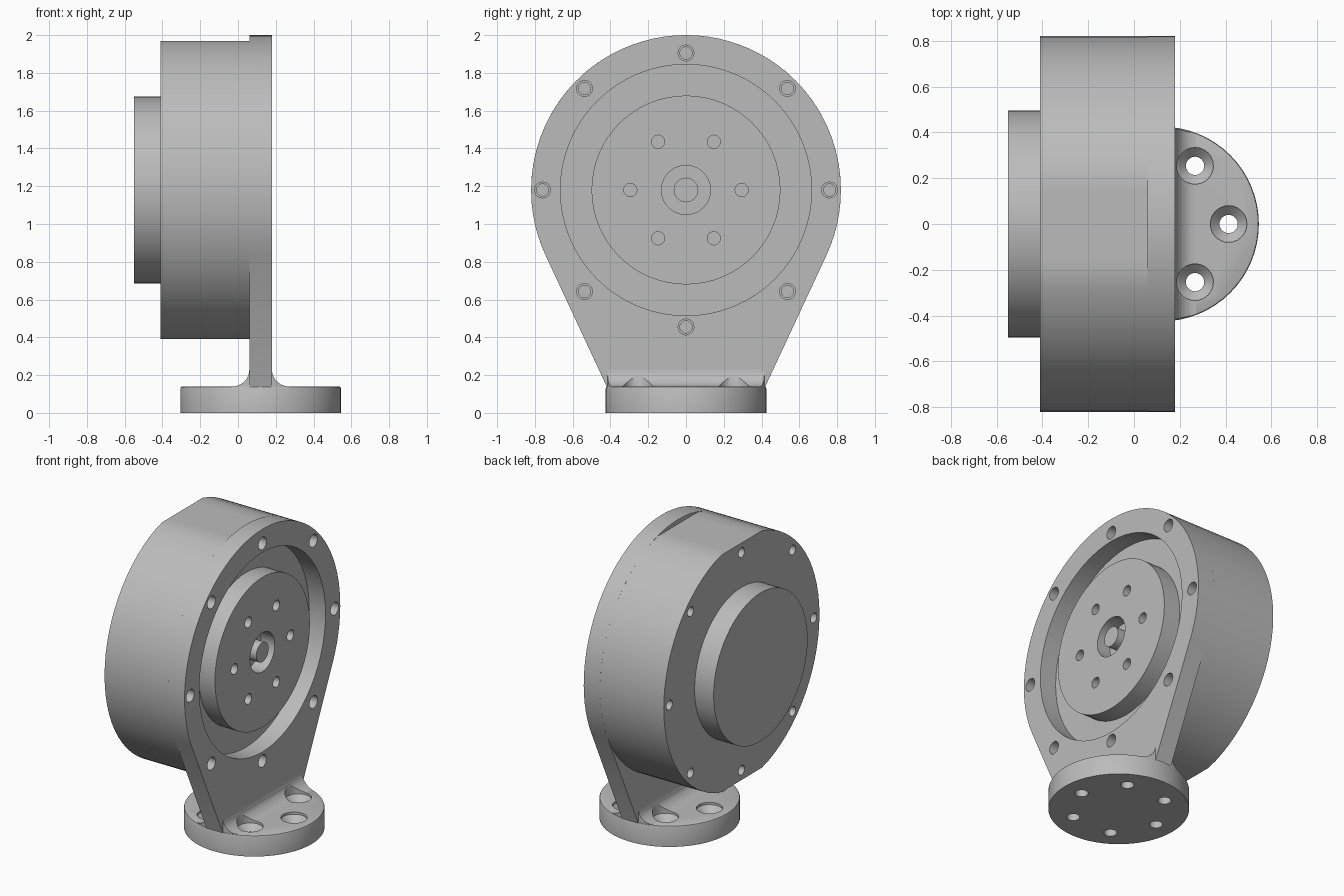
import bpy, bmesh, math
from mathutils import Vector, Matrix

if "Cube" in bpy.data.objects:
    bpy.data.objects.remove(bpy.data.objects["Cube"])

grey = bpy.data.materials.new("plain grey")
grey.diffuse_color = (0.5, 0.5, 0.5, 1)
grey.use_nodes = True
grey.node_tree.nodes["Principled BSDF"].inputs["Base Color"].default_value = grey.diffuse_color
CZ = 1.18                      # height of the motor axis
BX = 0.12                      # centre line of plate and base
TURN_X = Matrix.Rotation(math.pi / 2, 4, 'Y')   # local z -> world x


def finish(name, bm):
    bmesh.ops.recalc_face_normals(bm, faces=bm.faces)
    me = bpy.data.meshes.new(name)
    bm.to_mesh(me)
    bm.free()
    me.materials.append(grey)
    ob = bpy.data.objects.new(name, me)
    bpy.context.collection.objects.link(ob)
    return ob


def add_lathe(bm, profile, matrix, seg):
    """Closed turned solid from (radius, height) points."""
    rings = [[bm.verts.new(matrix @ Vector((r * math.cos(2 * math.pi * i / seg),
                                            r * math.sin(2 * math.pi * i / seg), h)))
              for i in range(seg)] for r, h in profile]
    for a, b in zip(rings, rings[1:]):
        for i in range(seg):
            j = (i + 1) % seg
            bm.faces.new((a[i], a[j], b[j], b[i]))
    bm.faces.new(rings[0])
    bm.faces.new(rings[-1])


def lathe(name, profile, matrix, seg=64):
    bm = bmesh.new()
    add_lathe(bm, profile, matrix, seg)
    return finish(name, bm)


def x_disc(name, r, x0, x1, seg=64):
    return lathe(name, [(r, x0), (r, x1)], Matrix.Translation((0, 0, CZ)) @ TURN_X, seg)


def x_holes(name, r, x0, x1, centres, seg=20):
    bm = bmesh.new()
    for y, z in centres:
        add_lathe(bm, [(r, x0), (r, x1)], Matrix.Translation((0, y, CZ + z)) @ TURN_X, seg)
    return finish(name, bm)


def prism(name, points, sweep):
    bm = bmesh.new()
    f = bm.faces.new([bm.verts.new(p) for p in points])
    ext = bmesh.ops.extrude_face_region(bm, geom=[f])["geom"]
    bmesh.ops.translate(bm, vec=sweep, verts=[v for v in ext if isinstance(v, bmesh.types.BMVert)])
    return finish(name, bm)


def boolean(ob, *tools, op='DIFFERENCE'):
    for tool in tools:
        m = ob.modifiers.new("cut", 'BOOLEAN')
        m.operation, m.object, m.solver = op, tool, 'EXACT'
        bpy.context.view_layer.update()
        dg = bpy.context.evaluated_depsgraph_get()
        me = bpy.data.meshes.new_from_object(ob.evaluated_get(dg))
        ob.modifiers.clear()
        ob.data = me


def circle(n, radius, start=0.0):
    return [(radius * math.cos(start + 2 * math.pi * i / n),
             radius * math.sin(start + 2 * math.pi * i / n)) for i in range(n)]


# bolt circle: the top and bottom bolts sit slightly further in
bolts = [(y, max(-0.725, min(0.725, z))) for y, z in circle(8, 0.76)]

# motor housing: round body with flats on top and bottom
outline = [(-0.41, y, CZ + max(-0.79, min(0.79, z))) for y, z in circle(72, 0.82)]
housing = prism("motor_housing", outline, (0.47, 0, 0))
rear_holes = x_holes("rear_hole_cutter", 0.032, -0.5, -0.26, bolts)
inner_holes = x_holes("inner_hole_cutter", 0.032, -0.08, 0.1, bolts)
boolean(housing, rear_holes, inner_holes)

# cover boss on the housing
cover = x_disc("rear_cover", 0.495, -0.55, -0.40)

# bracket plate: round head with tangent sides running down to the base
tangent = -math.radians(25)
span = math.pi - 2 * tangent
head = [(0.82 * math.cos(tangent + span * i / 56), CZ + 0.82 * math.sin(tangent + span * i / 56))
        for i in range(57)]
head += [(-0.42, 0.14), (-0.41, 0.08), (0.41, 0.08), (0.42, 0.14)]
plate = prism("bracket_plate", [(0.06, y, z) for y, z in head], (0.12, 0, 0))
opening = x_disc("opening_cutter", 0.665, 0, 0.3)
plate_holes = x_holes("plate_hole_cutter", 0.042, 0, 0.3, bolts)
boolean(plate, opening, plate_holes)

# output rotor with centre bore, six threaded holes and shaft
rotor = x_disc("output_rotor", 0.50, 0.03, 0.18)
bore = x_holes("bore_cutter", 0.13, 0.08, 0.3, [(0, 0)], 40)
rotor_holes = x_holes("rotor_hole_cutter", 0.035, 0.07, 0.3, circle(6, 0.295))
boolean(rotor, bore, rotor_holes)
shaft = x_disc("output_shaft", 0.065, 0.05, 0.18, 32)

# round base with a softened top edge
at_base = Matrix.Translation((BX, 0, 0))
base = lathe("base_disc", [(0.425, 0), (0.425, 0.13), (0.422, 0.137), (0.415, 0.14)], at_base, 64)

# concave fillets on both sides of the plate, trimmed to the base circle
R = 0.09
arc = [(0.06 + R - R * math.cos(a), 0.14 + R - R * math.sin(a))
       for a in [math.pi / 2 * i / 10 for i in range(11)]]
section = [(-x, z) for x, z in arc] + [(-arc[-1][0], 0.10), (arc[-1][0], 0.10)] + arc[::-1]
fillet = prism("plate_fillet", [(BX + x, -0.6, z) for x, z in section], (0, 1.2, 0))
trim = lathe("trim_cutter", [(0.42, 0.05), (0.42, 0.5)], at_base, 64)
boolean(fillet, trim, op='INTERSECT')

# six countersunk mounting holes through base and fillet
bm = bmesh.new()
for x, y in circle(6, 0.293):
    add_lathe(bm, [(0.04, -0.1), (0.04, 0.085), (0.08, 0.125), (0.08, 0.4)],
              Matrix.Translation((BX + x, y, 0)), 24)
sinks = finish("countersink_cutter", bm)
# keep the countersinks off the plate itself
boolean(base, sinks)
boolean(fillet, sinks)

# remove cutters, shade the parts
for ob in list(bpy.data.objects):
    if ob.name.endswith("cutter"):
        bpy.data.objects.remove(ob)
for ob in bpy.data.objects:
    bpy.ops.object.select_all(action='DESELECT')
    ob.select_set(True)
    bpy.context.view_layer.objects.active = ob
    bpy.ops.object.shade_smooth_by_angle(angle=math.radians(30))
